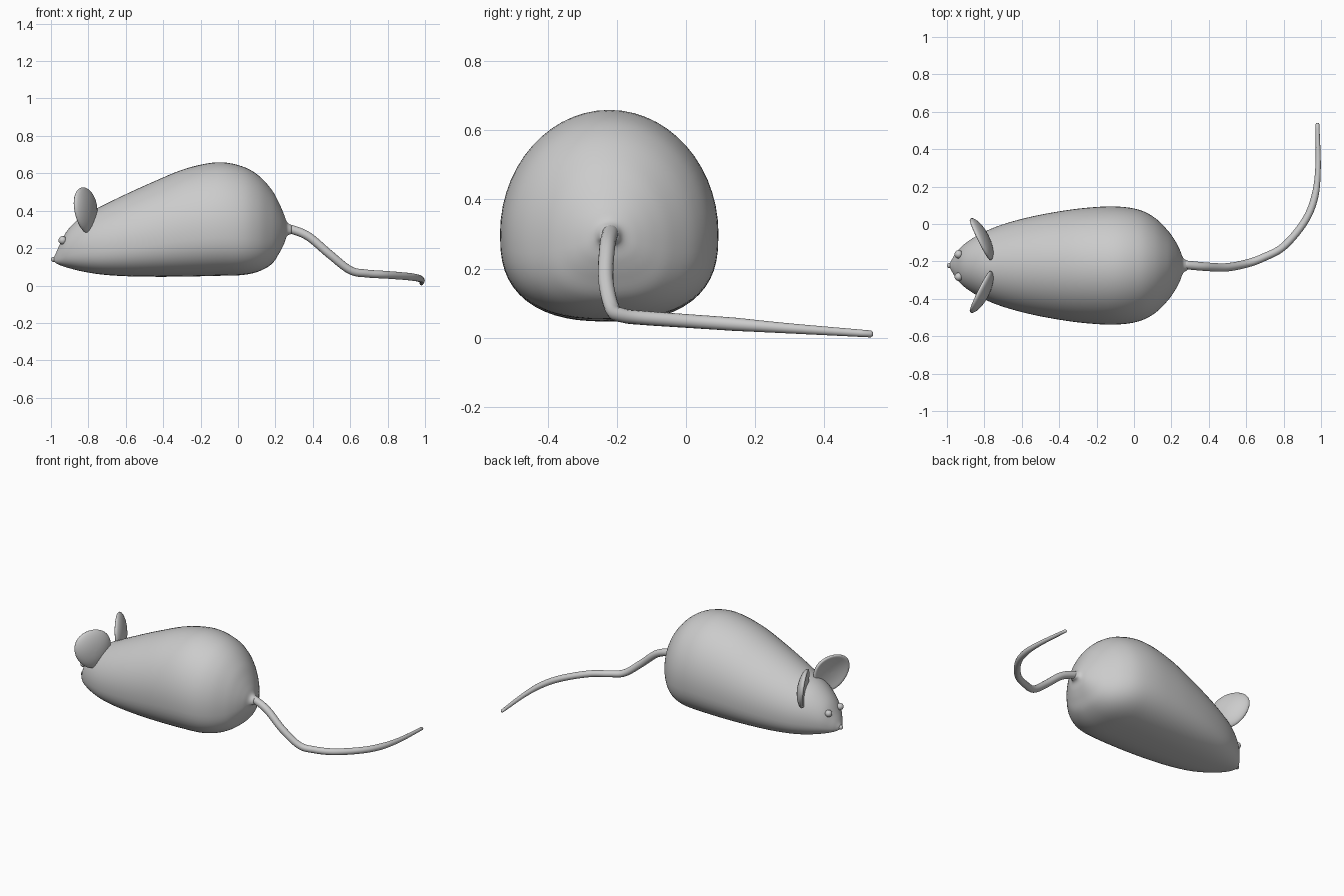
import bpy, bmesh, math
from mathutils import Vector, Matrix

if "Cube" in bpy.data.objects:
    bpy.data.objects.remove(bpy.data.objects["Cube"])

CY = -0.222  # symmetry plane of the animal


def make_object(name, bm):
    bmesh.ops.recalc_face_normals(bm, faces=bm.faces)
    for f in bm.faces:
        f.smooth = True
    me = bpy.data.meshes.new(name)
    bm.to_mesh(me)
    bm.free()
    ob = bpy.data.objects.new(name, me)
    bpy.context.collection.objects.link(ob)
    return ob


def smooth_path(pts, steps):
    """Catmull-Rom samples through the given points."""
    p = [Vector(q) for q in pts]
    p = [2 * p[0] - p[1]] + p + [2 * p[-1] - p[-2]]
    out = []
    for i in range(1, len(p) - 2):
        a, b, c, d = p[i - 1:i + 3]
        for s in range(steps):
            t = s / steps
            out.append(0.5 * (2 * b + (c - a) * t + (2 * a - 5 * b + 4 * c - d) * t**2
                              + (3 * b - a - 3 * c + d) * t**3))
    return out + [p[-2]]


def loft(bm, rings):
    rows = [[bm.verts.new(co) for co in r] for r in rings]
    n = len(rows[0])
    for a, b in zip(rows, rows[1:]):
        for i in range(n):
            j = (i + 1) % n
            bm.faces.new((a[i], a[j], b[j], b[i]))
    bm.faces.new(rows[0])
    bm.faces.new(rows[-1])


# Body: sections of (x, half width, bottom z, top z), round above and flattened below
sections = [(-0.985, 0.010, 0.130, 0.150), (-0.975, 0.030, 0.121, 0.170),
            (-0.955, 0.062, 0.110, 0.215), (-0.91, 0.112, 0.095, 0.298),
            (-0.83, 0.165, 0.075, 0.372), (-0.73, 0.210, 0.059, 0.425),
            (-0.60, 0.249, 0.050, 0.488), (-0.45, 0.281, 0.047, 0.556),
            (-0.28, 0.306, 0.048, 0.625), (-0.11, 0.316, 0.052, 0.659),
            (0.02, 0.300, 0.056, 0.638), (0.11, 0.256, 0.075, 0.588),
            (0.18, 0.188, 0.115, 0.512), (0.22, 0.132, 0.172, 0.440),
            (0.246, 0.082, 0.222, 0.380), (0.262, 0.042, 0.264, 0.340),
            (0.285, 0.025, 0.276, 0.322)]
# 4-component smoothing done as two parallel 3-component paths
half = smooth_path([(s[0], s[1], 0) for s in sections], 5)
tall = smooth_path([(s[0], s[2], s[3]) for s in sections], 5)
rings = []
for h, t in zip(half, tall):
    zb, zt = t.y, t.z
    zm = zb + 0.41 * (zt - zb)
    ring = []
    for k in range(56):
        a = 2 * math.pi * k / 56
        c, s = math.cos(a), math.sin(a)
        e = 2 / (2.0 if s >= 0 else 2.6)
        y = math.copysign(abs(c)**e, c) * h.y
        z = math.copysign(abs(s)**e, s) * ((zt - zm) if s >= 0 else (zm - zb))
        ring.append((h.x, CY + y, zm + z))
    rings.append(ring)
bm = bmesh.new()
loft(bm, rings)
make_object("body", bm)

# Tail: tapered tube that drops to the ground and curls sideways
tail_pts = [(0.24, -0.218, 0.305), (0.29, -0.22, 0.299), (0.38, -0.228, 0.26),
            (0.49, -0.232, 0.167), (0.60, -0.212, 0.082), (0.69, -0.18, 0.064),
            (0.80, -0.12, 0.057), (0.91, 0.01, 0.048), (0.965, 0.14, 0.039),
            (0.984, 0.30, 0.027), (0.981, 0.535, 0.011)]
path = smooth_path(tail_pts, 8)
rings = []
for i, p in enumerate(path):
    d = (path[min(i + 1, len(path) - 1)] - path[max(i - 1, 0)]).normalized()
    u = d.cross(Vector((0, 0, 1))).normalized()
    v = u.cross(d)
    f = i / (len(path) - 1)
    r = 0.024 - 0.006 * f - 0.008 * max(0, f - 0.8) / 0.2
    rings.append([p + r * (math.cos(a) * u + math.sin(a) * v)
                  for a in (2 * math.pi * k / 16 for k in range(16))])
end, d = path[-1], (path[-1] - path[-2]).normalized()
rings.append([end + (c - end) * 0.5 + d * 0.006 for c in rings[-1]])
bm = bmesh.new()
loft(bm, rings)
make_object("tail", bm)

# Ears: dished discs with a domed back, narrower towards the bottom
ear_profile = [(0.004, -0.004), (0.05, -0.001), (0.09, 0.006), (0.112, 0.011), (0.121, 0.006),
               (0.122, -0.002), (0.112, -0.014), (0.085, -0.028), (0.045, -0.038), (0.004, -0.041)]
for side, label in ((1, "left"), (-1, "right")):
    across = Vector((-0.11, 0.225 * side, 0)).normalized()
    up = Vector((-0.10, 0, 1)).normalized()
    face = Vector((-0.225, -0.11 * side, 0)).normalized()
    centre = Vector((-0.815, CY + 0.142 * side, 0.403))
    rings = []
    for p in smooth_path([(r, w, 0) for r, w in ear_profile], 2):
        ring = []
        for k in range(40):
            a = 2 * math.pi * k / 40
            width = 1.0 + 0.14 * math.sin(a)
            ring.append(centre + across * (p.x * math.cos(a) * width)
                        + up * (p.x * math.sin(a)) + face * p.y)
        rings.append(ring)
    bm = bmesh.new()
    loft(bm, rings)
    make_object(label + "_ear", bm)


# Eyes and nose: small beads
def bead(name, pos, r):
    bm = bmesh.new()
    bmesh.ops.create_uvsphere(bm, u_segments=24, v_segments=14, radius=r,
                              matrix=Matrix.Translation(pos))
    make_object(name, bm)


bead("left_eye", (-0.938, CY + 0.06, 0.242), 0.022)
bead("right_eye", (-0.938, CY - 0.06, 0.242), 0.022)
bead("nose", (-0.986, CY, 0.140), 0.014)
